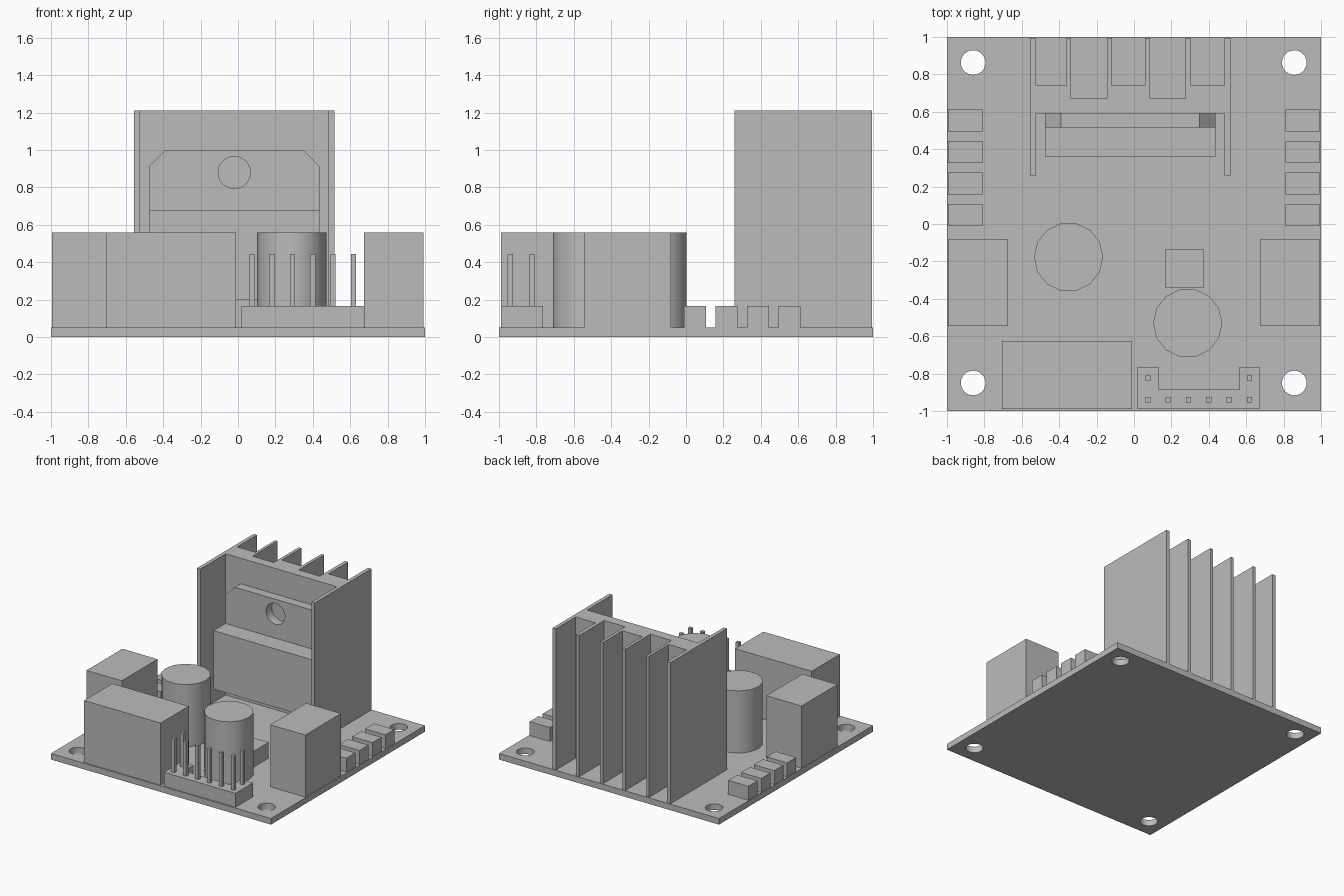
import bpy
import bmesh
from math import cos, sin, tau, pi
from mathutils import Matrix

if "Cube" in bpy.data.objects:
    bpy.data.objects.remove(bpy.data.objects["Cube"], do_unlink=True)

grey = bpy.data.materials.new("plain grey")
colour = (0.5, 0.5, 0.5, 1)
grey.diffuse_color = colour
grey.use_nodes = True
grey.node_tree.nodes["Principled BSDF"].inputs["Base Color"].default_value = colour

BOARD = 0.05    # top of the circuit board
TALL = 0.56     # top of the large components
LOW = 0.165     # top of the small components


def add_object(name, bm):
    mesh = bpy.data.meshes.new(name)
    bm.to_mesh(mesh)
    bm.free()
    mesh.materials.append(grey)
    obj = bpy.data.objects.new(name, mesh)
    bpy.context.collection.objects.link(obj)
    return obj


def box(name, x0, x1, y0, y1, z0, z1):
    bm = bmesh.new()
    bmesh.ops.create_cube(bm, size=1)
    for v in bm.verts:
        v.co = ((x0, x1)[v.co.x > 0], (y0, y1)[v.co.y > 0], (z0, z1)[v.co.z > 0])
    return add_object(name, bm)


def circle(x, y, r, sides):
    return [(x + r * cos(tau * i / sides), y + r * sin(tau * i / sides)) for i in range(sides)]


def prism(name, loops, z0, z1, turn=Matrix()):
    """Fill an outline (later loops are holes) and extrude it from z0 to z1."""
    curve = bpy.data.curves.new(name, "CURVE")
    curve.dimensions = "2D"
    curve.fill_mode = "BOTH"
    curve.extrude = (z1 - z0) / 2
    for loop in loops:
        spline = curve.splines.new("POLY")
        spline.points.add(len(loop) - 1)
        for point, (x, y) in zip(spline.points, loop):
            point.co = (x, y, 0, 1)
        spline.use_cyclic_u = True
    helper = bpy.data.objects.new(name + " helper", curve)
    bpy.context.collection.objects.link(helper)
    graph = bpy.context.evaluated_depsgraph_get()
    mesh = bpy.data.meshes.new_from_object(helper.evaluated_get(graph))
    bm = bmesh.new()
    bm.from_mesh(mesh)
    bpy.data.objects.remove(helper, do_unlink=True)
    bpy.data.curves.remove(curve)
    bpy.data.meshes.remove(mesh)
    bmesh.ops.remove_doubles(bm, verts=bm.verts, dist=1e-4)
    bmesh.ops.recalc_face_normals(bm, faces=bm.faces)
    for face in bm.faces:
        face.smooth = False
    bm.transform(turn @ Matrix.Translation((0, 0, (z0 + z1) / 2)))
    return add_object(name, bm)


# Circuit board with four mounting holes
holes = [circle(x, y, 0.066, 24) for x in (-0.86, 0.857) for y in (-0.85, 0.863)]
prism("circuit_board", [[(-1, -1), (1, -1), (1, 1), (-1, 1)]] + holes, 0, BOARD)

# Heatsink: one comb-shaped profile with alternating slot depths
fins = [(-0.555, -0.525), (-0.36, -0.337), (-0.145, -0.12),
        (0.06, 0.085), (0.275, 0.305), (0.485, 0.515)]
back, front, plate = 0.995, 0.26, 0.59
left, right = fins[0], fins[-1]
outline = [(right[0], plate), (right[0], front), (right[1], front), (right[1], back)]
for i in range(len(fins) - 1, 0, -1):
    slot = 0.67 if i % 2 == 0 else 0.74
    outline += [(fins[i][0], back), (fins[i][0], slot),
                (fins[i - 1][1], slot), (fins[i - 1][1], back)]
outline += [(left[0], back), (left[0], front), (left[1], front), (left[1], plate)]
prism("heatsink", [outline], BOARD, 1.21)

# Power transistor: drilled, chamfered tab and thicker body
x0, x1, bottom, top, cut = -0.475, 0.435, 0.2, 1.0, 0.085
tab = [(x0, bottom), (x1, bottom), (x1, top - cut), (x1 - cut, top),
       (x0 + cut, top), (x0, top - cut)]
upright = Matrix.Rotation(pi / 2, 4, "X")
prism("transistor_tab", [tab, circle(-0.02, 0.88, 0.086, 24)], -plate, -0.515, upright)
box("transistor_body", x0, x1, 0.36, 0.515, bottom, 0.68)

# Capacitors
for name, x, y in (("left_capacitor", -0.35, -0.177), ("right_capacitor", 0.287, -0.53)):
    can = prism(name, [circle(x, y, 0.185, 14)], BOARD, TALL)
    for face in can.data.polygons:
        face.use_smooth = abs(face.normal.z) < 0.5
    for edge in can.data.edges:
        a, b = (can.data.vertices[i].co for i in edge.vertices)
        edge.use_edge_sharp = abs(a.z - b.z) < 0.01

# Large blocks and the small chip
box("front_block", -0.705, -0.01, -0.99, -0.625, BOARD, TALL)
box("right_block", -0.995, -0.675, -0.545, -0.08, BOARD, TALL)
box("left_block", 0.675, 0.993, -0.545, -0.08, BOARD, TALL)
box("small_chip", 0.167, 0.375, -0.34, -0.137, BOARD, 0.18)

# Rows of small components along both sides
for i in range(4):
    y = -0.01 + 0.168 * i
    box(f"right_resistor_{i + 1}", -0.995, -0.81, y, y + 0.117, BOARD, LOW)
    box(f"left_resistor_{i + 1}", 0.81, 0.993, y, y + 0.117, BOARD, LOW)

# U-shaped pin header
prism("pin_header", [[(0.02, -0.99), (0.67, -0.99), (0.67, -0.765), (0.565, -0.765),
                      (0.565, -0.885), (0.13, -0.885), (0.13, -0.765), (0.02, -0.765)]],
      BOARD, LOW)
spots = [(0.075 + 0.1084 * i, -0.94) for i in range(6)] + [(0.075, -0.823), (0.617, -0.823)]
for i, (x, y) in enumerate(spots):
    box(f"header_pin_{i + 1}", x - 0.014, x + 0.014, y - 0.014, y + 0.014, LOW, 0.445)
